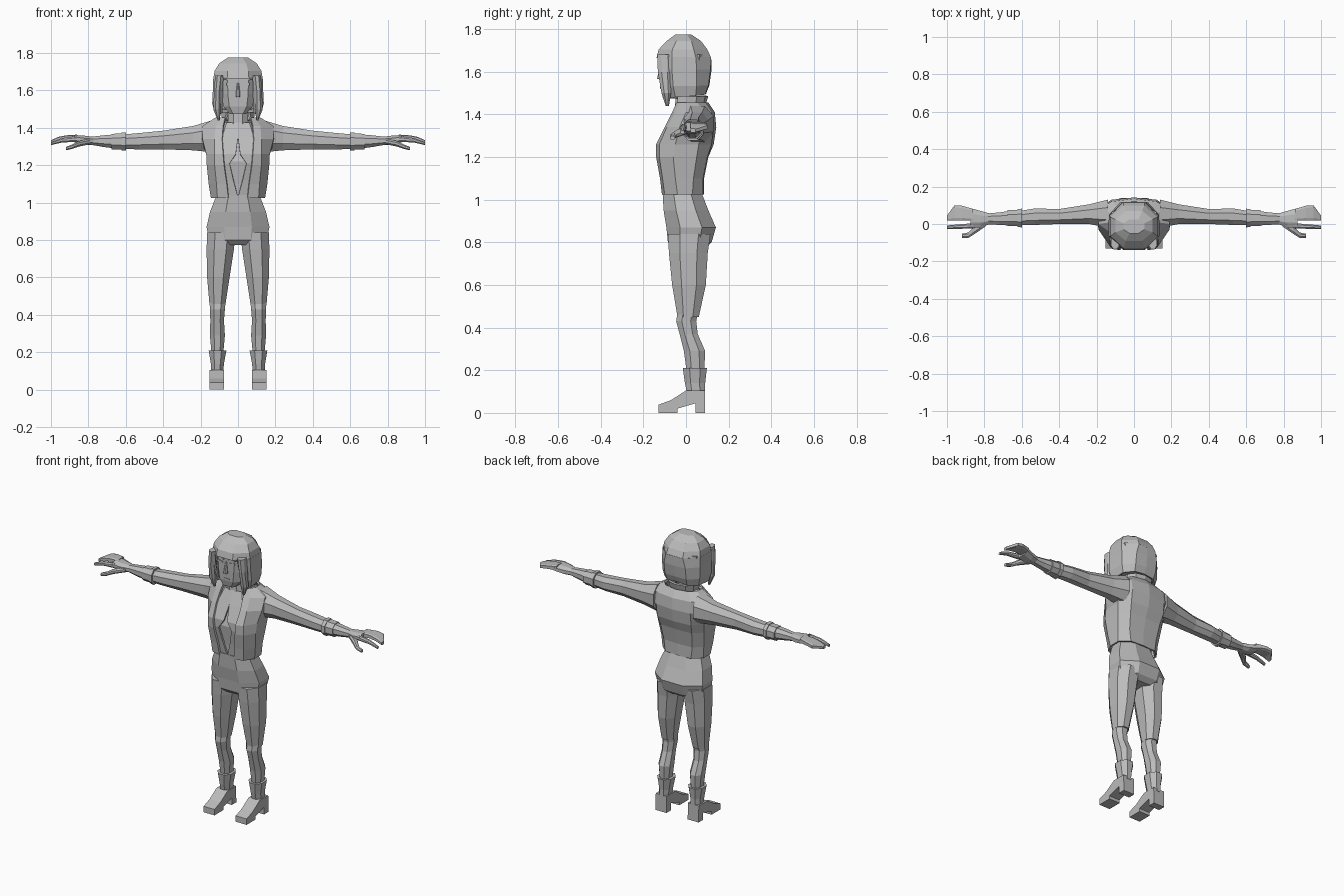
import bpy, bmesh

grey = bpy.data.materials.new("plain_grey")
grey.diffuse_color = (0.5, 0.5, 0.5, 1)


def finish(name, bm, mirror=True, thick=0, recalc=True):
    if recalc:
        bmesh.ops.recalc_face_normals(bm, faces=bm.faces)
    me = bpy.data.meshes.new(name)
    bm.to_mesh(me)
    bm.free()
    me.materials.append(grey)
    ob = bpy.data.objects.new(name, me)
    bpy.context.collection.objects.link(ob)
    if mirror:
        ob.modifiers.new("Mirror", 'MIRROR')
    if thick:
        m = ob.modifiers.new("Solidify", 'SOLIDIFY')
        m.thickness, m.offset = thick, -1
    return ob


def loft(name, rows, axis='Z', cut=0.28, mirror=True):
    """Skin eight-sided sections: (position, a0, a1, b0, b1)."""
    bm = bmesh.new()
    rings = []
    for t, a0, a1, b0, b1 in rows:
        ca, cb = cut * (a1 - a0), cut * (b1 - b0)
        pts = [(a0 + ca, b0), (a1 - ca, b0), (a1, b0 + cb), (a1, b1 - cb),
               (a1 - ca, b1), (a0 + ca, b1), (a0, b1 - cb), (a0, b0 + cb)]
        rings.append([bm.verts.new((a, b, t) if axis == 'Z' else (t, a, b))
                      for a, b in pts])
    for r, s in zip(rings, rings[1:]):
        for i in range(8):
            j = (i + 1) % 8
            bm.faces.new((r[i], r[j], s[j], s[i]))
    bm.faces.new(rings[0])
    bm.faces.new(rings[-1])
    return finish(name, bm, mirror)


def half_shell(name, rows, thick):
    """Right half of an open garment, each row running front to back."""
    bm = bmesh.new()
    grid = [[bm.verts.new((x, y, z + dz * k)) for k, (x, y) in enumerate(pts)]
            for z, dz, pts in rows]
    for r, s in zip(grid, grid[1:]):
        for i in range(len(r) - 1):
            bm.faces.new((r[i], r[i + 1], s[i + 1], s[i]))
    return finish(name, bm, True, thick, False)


def prism(name, pts, d0, d1, axis='X'):
    """Extrude an outline along x, y or z, mirrored to the other side."""
    place = {'X': lambda a, b, d: (d, a, b), 'Y': lambda a, b, d: (a, d, b),
             'Z': lambda a, b, d: (a, b, d)}[axis]
    bm = bmesh.new()
    lo = [bm.verts.new(place(a, b, d0)) for a, b in pts]
    hi = [bm.verts.new(place(a, b, d1)) for a, b in pts]
    n = len(pts)
    bm.faces.new(lo)
    bm.faces.new(hi)
    for i in range(n):
        j = (i + 1) % n
        bm.faces.new((lo[i], lo[j], hi[j], hi[i]))
    return finish(name, bm)


# Trousers
loft("hips", [(0.775, -.10, .10, -.06, .09), (0.80, -.155, .155, -.085, .12),
              (0.87, -.168, .168, -.092, .14), (0.95, -.15, .15, -.105, .105),
              (1.04, -.115, .115, -.11, .07)], mirror=False)
loft("trouser_leg", [(.45, .068, .152, -.04, .06), (.60, .045, .165, -.065, .093),
                     (.75, .022, .168, -.08, .102), (.84, .012, .165, -.085, .115)])
loft("lower_leg", [(.18, .08, .14, .005, .085), (.29, .07, .15, -.01, .09),
                   (.37, .075, .148, -.03, .055), (.43, .07, .15, -.046, .048),
                   (.47, .068, .152, -.04, .055)])

# Heeled boots
loft("boot_shaft", [(.09, .08, .143, .005, .09), (.14, .075, .145, -.005, .09),
                    (.21, .062, .157, -.015, .098)])
prism("boot_foot", [(.09, 0), (.045, 0), (.045, .045), (-.04, .02), (-.04, 0),
                    (-.13, 0), (-.13, .038), (-.07, .06), (0, .105), (.088, .105)],
      .075, .152)

# Body, layered top and jacket
loft("belly", [(1.0, -.11, .11, -.095, .065), (1.10, -.12, .12, -.10, .07),
               (1.22, -.14, .14, -.115, .09), (1.33, -.15, .15, -.08, .11),
               (1.42, -.10, .10, -.045, .09)], mirror=False)
half_shell("vest_front", [
    (1.03, 0, [(.0, -.108), (.06, -.10), (.10, -.08)]),
    (1.12, 0, [(.025, -.118), (.07, -.11), (.12, -.08)]),
    (1.21, 0, [(.045, -.132), (.085, -.125), (.14, -.08)]),
    (1.26, 0, [(.012, -.128), (.085, -.128), (.14, -.07)]),
    (1.35, 0, [(.0, -.088), (.085, -.085), (.14, -.03)]),
    (1.43, 0, [(.0, -.052), (.06, -.045), (.09, 0)])], .01)
half_shell("jacket", [
    (1.025, 0, [(.052, -.113), (.11, -.10), (.145, -.04), (.145, .03), (.09, .08), (0, .085)]),
    (1.10, 0, [(.06, -.122), (.115, -.11), (.157, -.05), (.15, .035), (.10, .08), (0, .085)]),
    (1.20, 0, [(.075, -.14), (.125, -.125), (.167, -.06), (.163, .05), (.11, .10), (0, .105)]),
    (1.26, 0, [(.08, -.14), (.125, -.125), (.17, -.05), (.17, .06), (.12, .12), (0, .13)]),
    (1.34, 0, [(.085, -.10), (.125, -.09), (.19, -.03), (.20, .08), (.12, .13), (0, .142)]),
    (1.41, 0, [(.08, -.065), (.12, -.05), (.19, 0), (.19, .08), (.12, .12), (0, .135)]),
    (1.455, 0, [(.07, -.045), (.09, -.03), (.12, .01), (.115, .055), (.08, .09), (0, .105)])],
    .012)
half_shell("collar", [
    (1.44, 0, [(.072, -.04), (.085, 0), (.085, .045), (.055, .08), (0, .09)]),
    (1.485, 0, [(.062, -.04), (.09, 0), (.09, .05), (.06, .09), (0, .105)])], .012)

# Sleeves, cuffs and hands
loft("sleeve", [(.14, -.02, .13, 1.27, 1.44), (.24, 0, .105, 1.28, 1.41),
                (.40, 0, .08, 1.285, 1.385), (.53, -.005, .083, 1.285, 1.372),
                (.61, -.005, .07, 1.287, 1.365)], 'X')
for i, (a, b) in enumerate([(.60, .622), (.622, .675)]):
    g = .006 * (1 - i)
    loft("cuff_%d" % (i + 1), [(a, -.012 - g, .076 + g, 1.284 - g, 1.37 + g),
                               (b, -.01 - g, .074 + g, 1.284 - g, 1.368 + g)], 'X')
loft("forearm", [(.66, -.008, .07, 1.29, 1.365), (.72, -.005, .062, 1.298, 1.36),
                 (.79, .0, .056, 1.31, 1.352)], 'X')
loft("palm", [(.77, .0, .056, 1.31, 1.352), (.82, -.018, .07, 1.308, 1.358),
              (.875, -.022, .085, 1.322, 1.362)], 'X')
loft("fingers", [(.86, .018, .08, 1.33, 1.364), (.92, .02, .098, 1.334, 1.36),
                 (.96, .02, .10, 1.328, 1.352), (1.0, .02, .045, 1.315, 1.334)], 'X', .15)
loft("index_finger", [(.86, -.024, .004, 1.325, 1.356), (.94, -.026, -.002, 1.322, 1.346),
                      (1.0, -.026, -.008, 1.308, 1.324)], 'X')
loft("thumb", [(.79, -.01, .03, 1.312, 1.342), (.85, -.052, -.008, 1.30, 1.33),
               (.885, -.074, -.045, 1.288, 1.312), (.92, -.074, -.052, 1.28, 1.298)], 'X')

# Neck and face
loft("neck", [(1.36, -.075, .075, -.06, .06), (1.43, -.055, .055, -.052, .045),
              (1.54, -.05, .05, -.045, .045)], mirror=False)
loft("face", [(1.475, -.045, .045, -.108, -.03), (1.515, -.078, .078, -.118, .04),
              (1.58, -.09, .09, -.12, .06), (1.69, -.095, .095, -.12, .06)],
     cut=.2, mirror=False)
loft("nose", [(1.565, -.012, .012, -.136, -.11), (1.575, -.012, .012, -.134, -.11),
              (1.64, -.005, .005, -.122, -.11)], mirror=False)
prism("eyebrow", [(.015, 1.645), (.075, 1.66), (.075, 1.668), (.015, 1.655)],
      -.126, -.117, 'Y')
prism("eye", [(.02, 1.625), (.04, 1.618), (.062, 1.628), (.06, 1.64), (.025, 1.634)],
      -.124, -.118, 'Y')
prism("mouth", [(0, 1.522), (.022, 1.526), (.022, 1.53), (0, 1.531)],
      -.122, -.114, 'Y')

# Bobbed hair: crown, hanging sides and front locks
loft("hair_crown", [(1.665, -.132, .132, -.138, .118), (1.705, -.125, .125, -.128, .10),
                    (1.745, -.10, .10, -.09, .07), (1.775, -.055, .055, -.05, .025)],
     mirror=False)
half_shell("hair_sides", [
    (1.475, .006, [(.092, -.075), (.125, -.05), (.12, .045), (.07, .09), (0, .095)]),
    (1.53, .002, [(.092, -.10), (.138, -.06), (.132, .05), (.075, .105), (0, .11)]),
    (1.61, 0, [(.093, -.12), (.134, -.066), (.134, .05), (.075, .115), (0, .12)]),
    (1.67, 0, [(.09, -.13), (.132, -.066), (.132, .046), (.06, .118), (0, .118)])], .015)
loft("hair_base", [(1.50, -.10, .10, -.03, .085), (1.68, -.12, .12, -.03, .10)],
     mirror=False)
loft("front_lock", [(1.44, .098, .108, -.095, -.08), (1.50, .09, .132, -.115, -.07),
                    (1.60, .09, .128, -.132, -.07), (1.68, .08, .122, -.135, -.07)])
